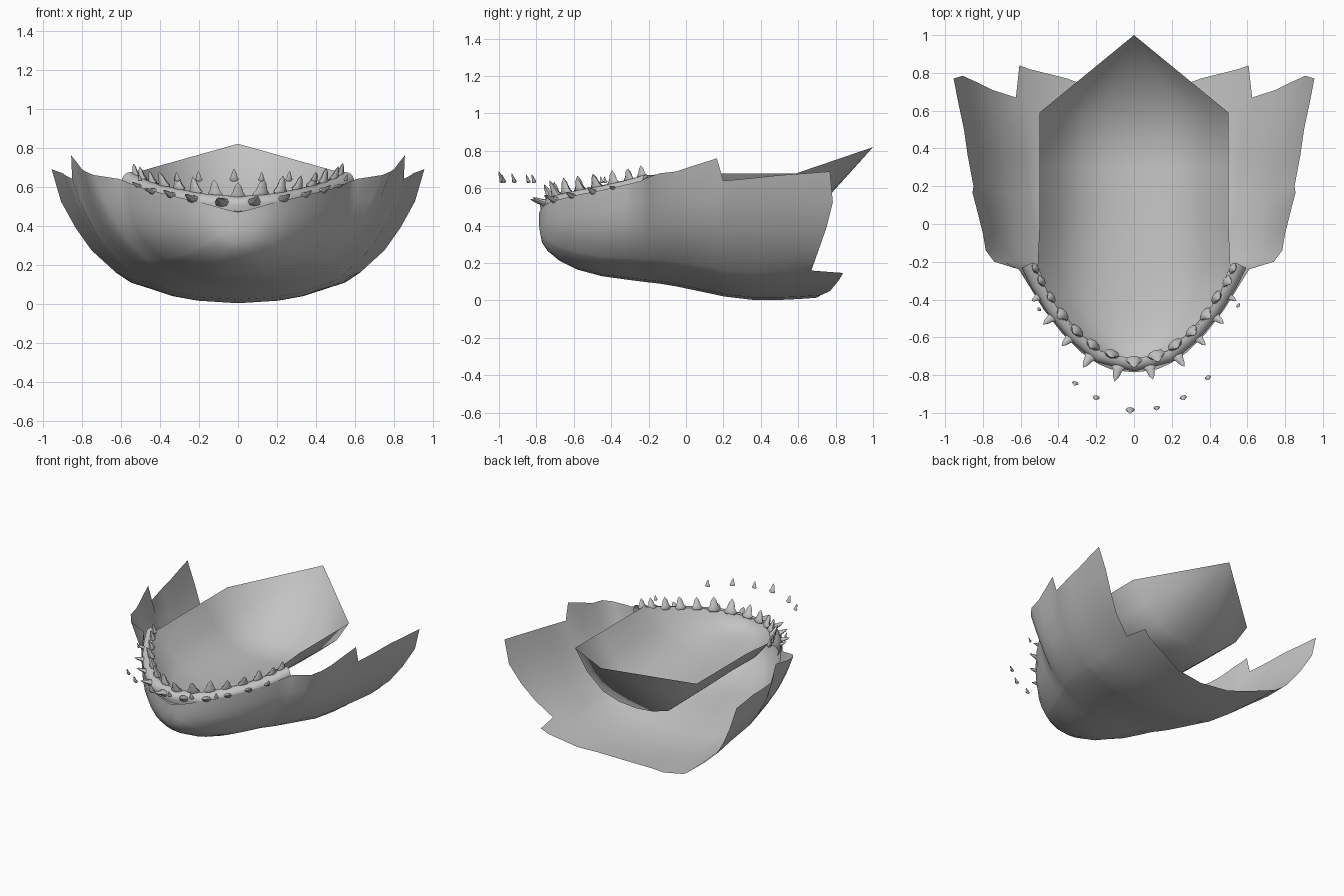
import bpy, bmesh, math, random
from mathutils import Vector

random.seed(4)
cube = bpy.data.objects.get("Cube")
if cube:
    bpy.data.objects.remove(cube)

grey = bpy.data.materials.new("plain grey")
grey.use_nodes = True
grey.diffuse_color = (0.55, 0.55, 0.55, 1)
grey.node_tree.nodes["Principled BSDF"].inputs["Base Color"].default_value = (0.55, 0.55, 0.55, 1)


def finish(bm, name, angle):
    bmesh.ops.remove_doubles(bm, verts=bm.verts, dist=.0003)
    mesh = bpy.data.meshes.new(name)
    bm.to_mesh(mesh)
    bm.free()
    mesh.materials.append(grey)
    obj = bpy.data.objects.new(name, mesh)
    bpy.context.collection.objects.link(obj)
    bpy.ops.object.select_all(action='DESELECT')
    obj.select_set(True)
    bpy.context.view_layer.objects.active = obj
    bpy.ops.object.shade_smooth_by_angle(angle=math.radians(angle))


def skin(bm, rows):
    """Bridge rows of points into a quad sheet and return its vertices."""
    grid = [[bm.verts.new(p) for p in row] for row in rows]
    for a, b in zip(grid, grid[1:]):
        for i in range(len(a) - 1):
            bm.faces.new((a[i], a[i + 1], b[i + 1], b[i]))
    return grid


def mirrored(half):
    """Half section running from the keel outwards, made full width."""
    return [Vector((-p[0], p[1], p[2])) for p in reversed(half[1:])] + half


# Outer jaw: stations of y, body half width, rim half width, keel height, rim height
stations = [
    (-.785, 0, 0, .40, .47), (-.78, .05, .05, .36, .48), (-.77, .12, .12, .31, .50),
    (-.74, .19, .19, .265, .52), (-.68, .28, .28, .215, .54), (-.58, .38, .38, .165, .565),
    (-.45, .48, .48, .13, .59), (-.32, .56, .56, .112, .62), (-.24, .61, .61, .102, .64),
    (-.2, .66, .74, .097, .66), (-.14, .71, .785, .09, .68), (-.05, .755, .80, .075, .69),
    (.07, .80, .83, .05, .73), (.165, .835, .855, .03, .76), (.2, .84, .85, .022, .64),
    (.36, .87, .88, .003, .655), (.5, .90, .90, .003, .67), (.64, .93, .93, .008, .68),
    (.77, .955, .955, .015, .69)]
# Section: width fraction, height fraction, y of the torn back edge
section = [
    (0, 0, .70), (.23, .02, .72), (.37, .055, .77), (.58, .15, .82),
    (.635, .205, .84), (.655, .225, .67), (.785, .40, .71), (.87, .575, .75),
    (.95, .78, .785), (1, 1, .77)]
rows = []
for y, body, flare, low, top in stations:
    chin = max(0, min(1, (.25 - y) / .6))
    calm = min(top, .66)
    half = []
    for fx, fz, back in section:
        yy = y if y < .5 else .5 + (y - .5) * (back - .5) / .27
        # the chin section fills out to a rounder bowl
        x = fx + (max(fx, (1 - (1 - fz) ** 2.7) ** .5) - fx) * chin
        w = body + (flare - body) * fz ** 3
        z = low + (calm - low) * fz + (top - calm) * fz ** 6
        half.append(Vector((w * x, yy, z)))
    rows.append(mirrored(half))
bm = bmesh.new()
skin(bm, rows)
finish(bm, "outer_jaw", 60)

# Mouth floor: a trough rising to the gum in front, with a pointed back wall
floor = [
    (-.73, .03, .53, .55), (-.70, .16, .48, .56), (-.62, .265, .45, .58),
    (-.5, .37, .43, .605), (-.36, .46, .41, .635), (-.22, .51, .40, .67),
    (0, .50, .385, .68), (.3, .50, .37, .68), (.59, .50, .365, .68)]
trough = [(0, 0), (.28, .04), (.54, .17), (.8, .52), (1, 1)]
rows = [mirrored([Vector((w * fx, y, low + (top - low) * fz)) for fx, fz in trough])
        for y, w, low, top in floor]
bm = bmesh.new()
last = skin(bm, rows)[-1]
tip = bm.verts.new((0, 1, .82))
for a, b in zip(last, last[1:]):
    bm.faces.new((a, b, tip))
finish(bm, "mouth_floor", 75)

# Centre line of the gum along the front rim
rim_half = [(0, -.73, .505), (.18, -.685, .52), (.31, -.575, .545),
            (.42, -.44, .57), (.50, -.31, .60), (.55, -.21, .63)]
rim = mirrored([Vector(p) for p in rim_half])


def rim_at(u):
    """Point and smoothed outward direction on the rim, u from -1 to 1."""
    def point(v):
        s = (max(-1, min(1, v)) + 1) / 2 * (len(rim) - 1)
        i = min(int(s), len(rim) - 2)
        return rim[i].lerp(rim[i + 1], s - i)
    along = point(u + .08) - point(u - .08)
    return point(u), along.cross(Vector((0, 0, 1))).normalized()


# Gum: rolls from the jaw's outside up to the edge of the mouth floor
arch = [(.9, -.7)] + [(math.cos(t), math.sin(t)) for t in (j * math.pi / 12 for j in range(8))]
rows = []
for k in range(41):
    p, out = rim_at(k / 20 - 1)
    rows.append([p + out * (.05 * a) + Vector((0, 0, .045 * b)) for a, b in arch])
bm = bmesh.new()
skin(bm, rows)
finish(bm, "gum", 70)


def add_tooth(bm, base, out, lean, height, width):
    """Flared root narrowing to a point, tilted outwards by lean."""
    axis = (out * math.sin(lean) + Vector((0, 0, math.cos(lean)))).normalized()
    side = out.cross(Vector((0, 0, 1))).normalized()
    depth = axis.cross(side)
    rings = []
    for h, r in ((0, .7), (.15, 1), (.4, .62), (.75, .4)):
        rings.append([base + axis * (h * height)
                      + side * (r * width * math.cos(j * math.tau / 8))
                      + depth * (r * width * .6 * math.sin(j * math.tau / 8))
                      for j in range(9)])
    grid = skin(bm, rings)
    point = bm.verts.new(base + axis * height)
    for a, b in zip(grid[-1], grid[-1][1:]):
        bm.faces.new((a, b, point))


def tooth_row(name, count, reach, shift, lift, lean, height, width):
    bm = bmesh.new()
    for k in range(count):
        u = 2 * k / (count - 1) - 1
        p, out = rim_at(reach * u)
        size = (1 - .3 * abs(u)) * random.uniform(.9, 1.1)
        add_tooth(bm, p + out * shift + Vector((0, 0, lift)), out,
                  lean + random.uniform(-.15, .15), height * size, width * size)
    finish(bm, name, 50)


tooth_row("main_teeth", 15, .94, -.015, .03, .35, .105, .047)
tooth_row("outer_teeth", 10, .72, .03, .005, 1.2, .095, .038)

# Loose small teeth hanging ahead of the jaw
bm = bmesh.new()
for x, y, size in ((-.5, -.45, .6), (-.31, -.84, .8), (-.2, -.915, .9), (-.02, -.98, 1.1),
                   (.12, -.97, .8), (.26, -.915, .9), (.39, -.81, .8), (.55, -.43, .6)):
    add_tooth(bm, Vector((x, y, .63)), Vector((x, y, 0)).normalized(), .35, .06 * size, .022 * size)
finish(bm, "loose_teeth", 50)
